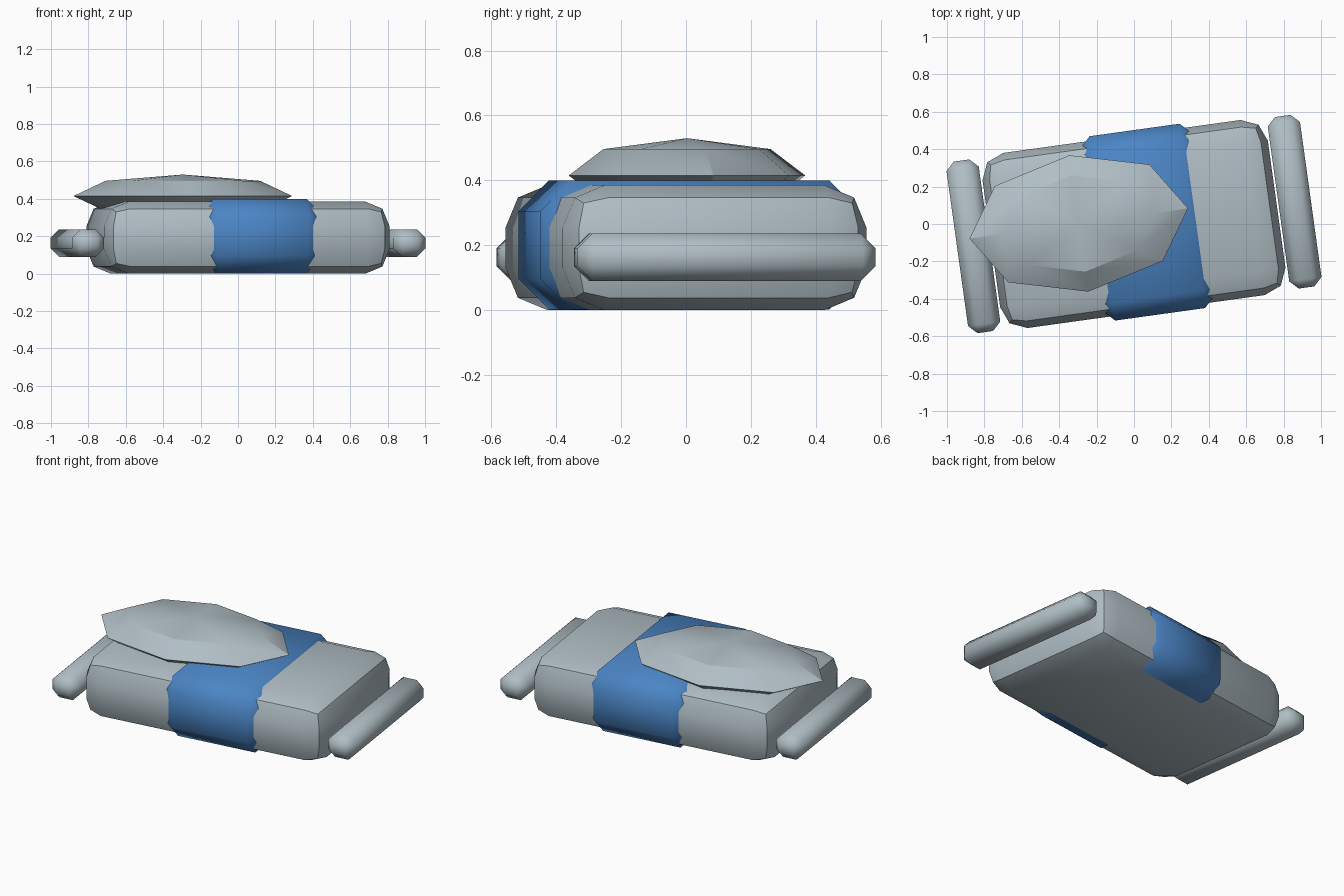
import bpy
import math
from mathutils import Matrix

if "Cube" in bpy.data.objects:
    bpy.data.objects.remove(bpy.data.objects["Cube"], do_unlink=True)

TURN = Matrix.Rotation(math.radians(7.9), 4, 'Z')


def make_material(name, rgb):
    mat = bpy.data.materials.new(name)
    mat.use_nodes = True
    mat.diffuse_color = (*rgb, 1)
    mat.node_tree.nodes["Principled BSDF"].inputs["Base Color"].default_value = (*rgb, 1)
    return mat


grey = make_material("pale_grey", (0.434, 0.515, 0.558))
blue = make_material("band_blue", (0.07, 0.235, 0.56))


def finish(obj, name, mat, angle):
    obj.name = name
    obj.data.materials.append(mat)
    bpy.ops.object.shade_smooth_by_angle(angle=math.radians(angle))


def bevelled_box(name, centre, size, bevel, segments, mat, angle):
    """Box with rounded edges, turned with the whole model."""
    bpy.ops.mesh.primitive_cube_add(size=1)
    obj = bpy.context.object
    obj.data.transform(Matrix.Diagonal((*size, 1)))
    mod = obj.modifiers.new("rounding", 'BEVEL')
    mod.width = bevel
    mod.segments = segments
    bpy.ops.object.modifier_apply(modifier=mod.name)
    obj.matrix_world = TURN @ Matrix.Translation(centre)
    finish(obj, name, mat, angle)


# Main padded body
bevelled_box("body", (0, 0, 0.1925), (1.54, 0.945, 0.385), 0.13, 2, grey, 30)

# Blue band around the middle, level with the underside
bevelled_box("band", (0.072, 0, 0.201), (0.675, 0.995, 0.398), 0.095, 1, blue, 50)

# Rounded bar beside each end
for name, side in (("left_bar", 1), ("right_bar", -1)):
    bevelled_box(name, (side * 0.867, 0, 0.163), (0.174, 0.926, 0.146), 0.045, 1, grey, 50)

# Faceted oval cushion, sunk into the top
bpy.ops.mesh.primitive_uv_sphere_add(segments=8, ring_count=4, radius=1)
cushion = bpy.context.object
cushion.data.transform(Matrix.Diagonal((0.59, 0.368, 0.115, 1)))
cushion.matrix_world = Matrix.Translation((-0.295, 0.003, 0.415)) @ TURN
finish(cushion, "cushion", grey, 30)
